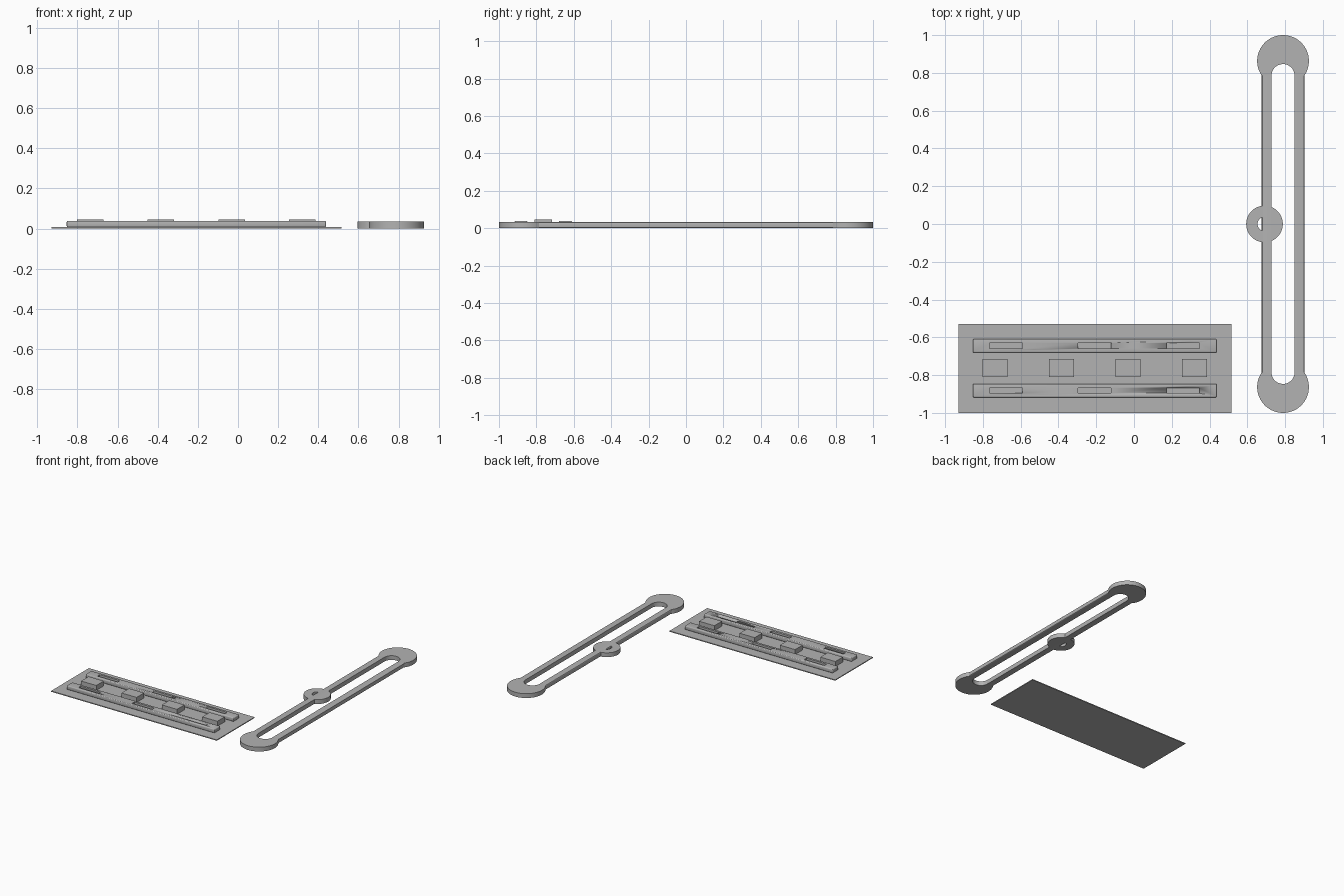
import bpy, bmesh, math

if "Cube" in bpy.data.objects:
    bpy.data.objects.remove(bpy.data.objects["Cube"])

grey = bpy.data.materials.new("plain grey")
grey.diffuse_color = (0.45, 0.45, 0.45, 1)
grey.use_nodes = True
grey.node_tree.nodes["Principled BSDF"].inputs["Base Color"].default_value = grey.diffuse_color

ARM_H = 0.034      # arm thickness
PLATE_H = 0.007    # base plate thickness
RAIL_TOP = 0.038
ARM_X = 0.789      # arm centre line


def finish(bm, name):
    bmesh.ops.recalc_face_normals(bm, faces=bm.faces)
    mesh = bpy.data.meshes.new(name)
    bm.to_mesh(mesh)
    bm.free()
    mesh.materials.append(grey)
    ob = bpy.data.objects.new(name, mesh)
    bpy.context.collection.objects.link(ob)
    bpy.ops.object.select_all(action='DESELECT')
    ob.select_set(True)
    bpy.context.view_layer.objects.active = ob
    bpy.ops.object.shade_smooth_by_angle(angle=math.radians(30))
    return ob


def add_box(bm, x0, x1, y0, y1, z0, z1):
    verts = bmesh.ops.create_cube(bm, size=1)["verts"]
    for v in verts:
        v.co = (x1 if v.co.x > 0 else x0,
                y1 if v.co.y > 0 else y0,
                z1 if v.co.z > 0 else z0)


def box(name, *dims):
    bm = bmesh.new()
    add_box(bm, *dims)
    return finish(bm, name)


def bevel(bm, edges, width):
    bmesh.ops.bevel(bm, geom=edges, offset=width, segments=3,
                    profile=0.5, affect='EDGES')


# Base plate
box("base_plate", -0.93, 0.515, -1.0, -0.53, 0, PLATE_H)

# Square blocks along the middle of the plate
for i in range(4):
    x = -0.736 + i * 0.352
    box(f"block_{i + 1}", x - 0.066, x + 0.066, -0.809, -0.716, PLATE_H, 0.046)

# Two rounded rails, each with three slots
for side, y in (("front", -0.882), ("back", -0.645)):
    bm = bmesh.new()
    add_box(bm, -0.853, 0.438, y - 0.036, y + 0.036, PLATE_H, RAIL_TOP)
    bevel(bm, bm.edges[:], 0.006)
    rail = finish(bm, f"{side}_rail")
    bm = bmesh.new()
    for i in range(3):
        x = -0.677 + i * 0.468
        add_box(bm, x - 0.088, x + 0.088, y - 0.014, y + 0.014, -0.02, 0.06)
    cutter = finish(bm, "slot_cutter")
    cutter.hide_render = True
    bpy.context.view_layer.objects.active = rail
    mod = rail.modifiers.new("slots", 'BOOLEAN')
    mod.operation = 'DIFFERENCE'
    mod.solver = 'EXACT'
    mod.object = cutter
    bpy.ops.object.modifier_apply(modifier=mod.name)
    bpy.data.objects.remove(cutter)

# Arm: two long bars, rounded along their outer edges
R, HALF, SLOT = 0.137, 0.113, 0.061
CAP_Y = 1.0 - R
JOIN_Y = CAP_Y - math.sqrt(R * R - HALF * HALF)
for side, s in (("left", -1), ("right", 1)):
    xs = sorted((ARM_X + s * SLOT, ARM_X + s * HALF))
    bm = bmesh.new()
    add_box(bm, *xs, -JOIN_Y, JOIN_Y, 0, ARM_H)
    outer = [e for e in bm.edges
             if all(abs(v.co.x - ARM_X) > HALF - 0.001 for v in e.verts)
             and abs(e.verts[0].co.y - e.verts[1].co.y) > 0.1]
    bevel(bm, outer, 0.006)
    finish(bm, f"{side}_bar")

# Arm: round ends with the end of the long slot cut into them
a0 = math.asin((JOIN_Y - CAP_Y) / R)
for end, s in (("front", -1), ("back", 1)):
    pts = []
    for i in range(49):
        a = a0 + (math.pi - 2 * a0) * i / 48
        pts.append((R * math.cos(a), CAP_Y + R * math.sin(a)))
    for i in range(25):
        a = math.pi * (1 - i / 24)
        pts.append((SLOT * math.cos(a), JOIN_Y + SLOT * math.sin(a)))
    bm = bmesh.new()
    face = bm.faces.new([bm.verts.new((ARM_X + x, s * y, 0)) for x, y in pts])
    new = bmesh.ops.extrude_face_region(bm, geom=[face])["geom"]
    for v in new:
        if isinstance(v, bmesh.types.BMVert):
            v.co.z = ARM_H
    if not any(f.normal.z < 0 for f in bm.faces) or len(bm.faces) < len(pts) + 2:
        bmesh.ops.holes_fill(bm, edges=[e for e in bm.edges if e.is_boundary])
    finish(bm, f"{end}_round_end")

# Ring around the left bar
N = 48
bm = bmesh.new()
loops = []
for r, z in ((0.097, 0), (0.097, ARM_H), (0.037, ARM_H), (0.037, 0)):
    loops.append([bm.verts.new((0.691 + r * math.cos(2 * math.pi * i / N),
                                r * math.sin(2 * math.pi * i / N), z))
                  for i in range(N)])
for k in range(4):
    a, b = loops[k], loops[(k + 1) % 4]
    for i in range(N):
        j = (i + 1) % N
        bm.faces.new((a[i], a[j], b[j], b[i]))
finish(bm, "ring")
